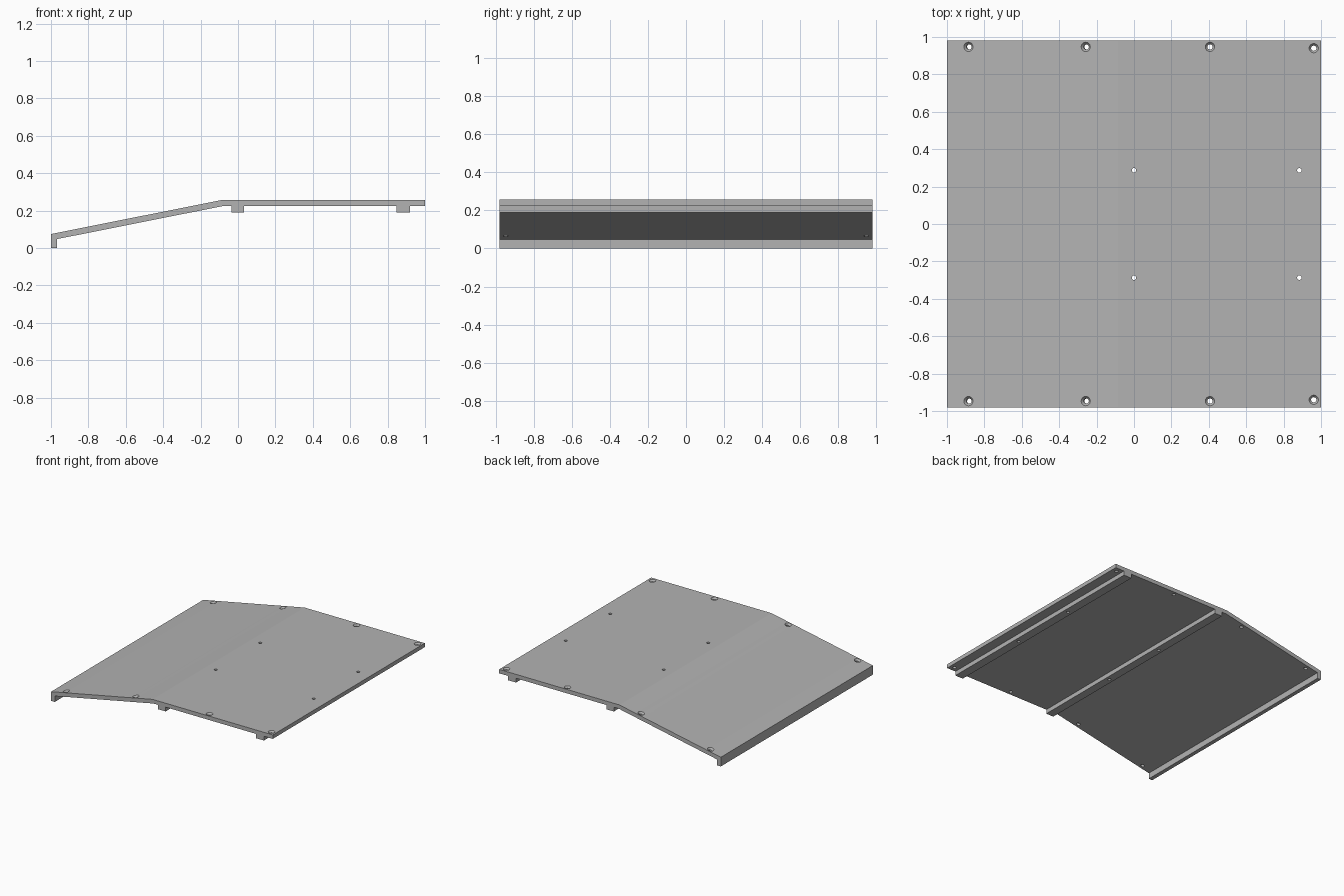
import bpy, bmesh, math
from mathutils import Matrix, Vector

cube = bpy.data.objects.get("Cube")
if cube:
    bpy.data.objects.remove(cube, do_unlink=True)

HALF_DEPTH = 0.98
TOP = 0.257
UNDER = 0.225
RIB = 0.19
BEND = -0.085
LIP = 0.075

grey = bpy.data.materials.new("plain grey")
grey.use_nodes = True
grey.diffuse_color = (0.45, 0.45, 0.45, 1)
grey.node_tree.nodes["Principled BSDF"].inputs["Base Color"].default_value = (0.45, 0.45, 0.45, 1)


def add_object(name, bm):
    bmesh.ops.recalc_face_normals(bm, faces=bm.faces)
    mesh = bpy.data.meshes.new(name)
    bm.to_mesh(mesh)
    bm.free()
    mesh.materials.append(grey)
    obj = bpy.data.objects.new(name, mesh)
    bpy.context.collection.objects.link(obj)
    return obj


def rib_points(x0, x1):
    return [(x0, UNDER), (x0, RIB), (x1, RIB), (x1, UNDER)]


# Bent panel with front lip and two support ribs, extruded across its depth
profile = [(-1, 0), (-0.967, 0), (-0.967, 0.048), (-0.078, UNDER)]
profile += rib_points(-0.035, 0.033) + rib_points(0.848, 0.92)
profile += [(1, UNDER), (1, TOP), (BEND, TOP), (-1, LIP)]
bm = bmesh.new()
face = bm.faces.new([bm.verts.new((x, -HALF_DEPTH, z)) for x, z in profile])
side = bmesh.ops.extrude_face_region(bm, geom=[face])
bmesh.ops.translate(bm, vec=(0, 2 * HALF_DEPTH, 0),
                    verts=[v for v in side["geom"] if isinstance(v, bmesh.types.BMVert)])
panel = add_object("ramp_panel", bm)

# Screw hole cutters: revolved profiles of (radius, height above surface)
slope = math.atan2(TOP - LIP, BEND + 1)
countersunk = [(0.014, -0.06), (0.014, -0.014), (0.025, 0), (0.025, 0.02)]
straight = [(0.012, -0.1), (0.012, 0.02)]


def cut_hole(bm, x, y, outline, sides=24):
    sloped = x < BEND
    z = LIP + (x + 1) * math.tan(slope) if sloped else TOP
    place = Matrix.Translation((x, y, z)) @ Matrix.Rotation(-slope if sloped else 0, 4, "Y")
    rings = []
    for radius, height in outline:
        angles = [math.tau * i / sides for i in range(sides)]
        rings.append([bm.verts.new(place @ Vector((radius * math.cos(a), radius * math.sin(a), height)))
                      for a in angles])
    for low, high in zip(rings, rings[1:]):
        for i in range(sides):
            j = (i + 1) % sides
            bm.faces.new((low[i], low[j], high[j], high[i]))
    bm.faces.new(rings[0][::-1])
    bm.faces.new(rings[-1])


bm = bmesh.new()
for sign in (-1, 1):
    for x, y in ((-0.885, 0.947), (-0.258, 0.947), (0.406, 0.947), (0.961, 0.94)):
        cut_hole(bm, x, sign * y, countersunk)
    for x in (0, 0.884):
        cut_hole(bm, x, sign * 0.287, straight)
cutter = add_object("hole_cutter", bm)
cutter.hide_render = True

# Cut the holes, then discard the helper
boolean = panel.modifiers.new("holes", "BOOLEAN")
boolean.object = cutter
boolean.operation = "DIFFERENCE"
boolean.solver = "EXACT"
bpy.context.view_layer.objects.active = panel
panel.select_set(True)
bpy.ops.object.modifier_apply(modifier=boolean.name)
bpy.data.objects.remove(cutter, do_unlink=True)
bpy.ops.object.shade_smooth_by_angle(angle=math.radians(20))
# The shallow bend stays a crisp crease
for edge in panel.data.edges:
    a, b = (panel.data.vertices[i].co for i in edge.vertices)
    if abs(a.y - b.y) > 1:
        edge.use_edge_sharp = True
